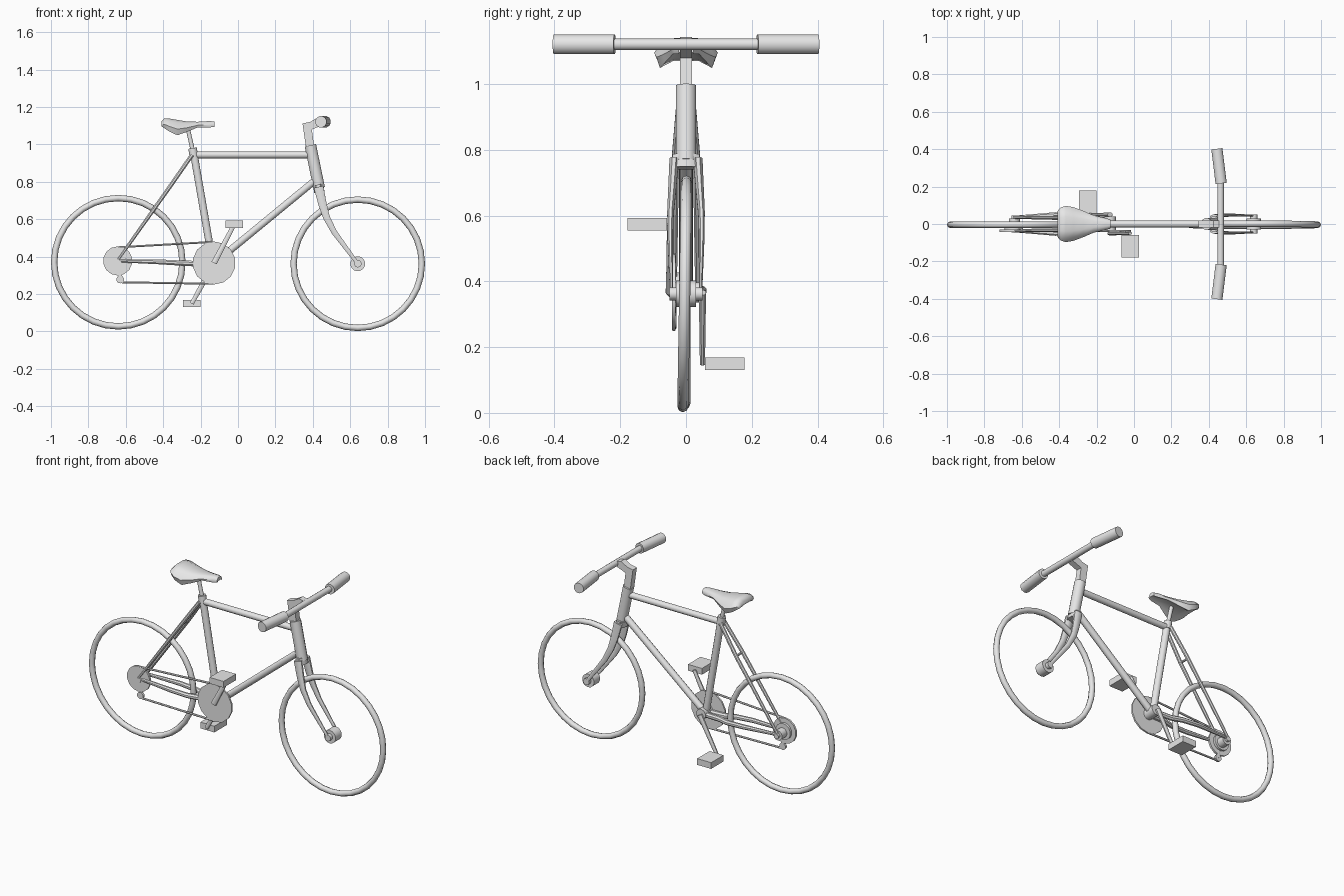
import bpy, bmesh, math
from mathutils import Vector

if "Cube" in bpy.data.objects:
    bpy.data.objects.remove(bpy.data.objects["Cube"], do_unlink=True)

grey = bpy.data.materials.new("light_grey")
grey.use_nodes = True
grey.diffuse_color = (0.8, 0.8, 0.8, 1)
grey.node_tree.nodes["Principled BSDF"].inputs["Base Color"].default_value = (0.8, 0.8, 0.8, 1)


def finish(name, bm, angle=40):
    bmesh.ops.recalc_face_normals(bm, faces=bm.faces)
    mesh = bpy.data.meshes.new(name)
    bm.to_mesh(mesh)
    bm.free()
    mesh.materials.append(grey)
    obj = bpy.data.objects.new(name, mesh)
    bpy.context.collection.objects.link(obj)
    bpy.ops.object.select_all(action='DESELECT')
    obj.select_set(True)
    bpy.context.view_layer.objects.active = obj
    bpy.ops.object.shade_smooth_by_angle(angle=math.radians(angle))
    return obj


def loft(name, rings, angle=40):
    """Skin a row of equal point rings and cap both ends."""
    bm = bmesh.new()
    rows = [[bm.verts.new(p) for p in ring] for ring in rings]
    n = len(rows[0])
    for a, b in zip(rows, rows[1:]):
        for i in range(n):
            j = (i + 1) % n
            bm.faces.new((a[i], a[j], b[j], b[i]))
    bm.faces.new(rows[0])
    bm.faces.new(rows[-1])
    return finish(name, bm, angle)


def tube(name, points, radii, sides=10, flat=1.0):
    """Sweep a round section; flat scales its sideways thickness."""
    pts = [Vector(p) for p in points]
    if not isinstance(radii, (list, tuple)):
        radii = [radii] * len(pts)
    rings = []
    for i, p in enumerate(pts):
        t = (pts[min(i + 1, len(pts) - 1)] - pts[max(i - 1, 0)]).normalized()
        ref = Vector((0, 1, 0)) if abs(t.y) < 0.8 else Vector((0, 0, 1))
        u = t.cross(ref).normalized()
        v = u.cross(t)
        ring = []
        for k in range(sides):
            a = math.tau * (k + 0.5) / sides
            ring.append(p + radii[i] * (u * math.cos(a) + v * flat * math.sin(a)))
        rings.append(ring)
    return loft(name, rings)


def disc(name, x, z, y0, y1, r, sides=14):
    return tube(name, [(x, y0, z), (x, y1, z)], r, sides)


def prism(name, outline, y0, y1):
    """Extrude an x-z outline sideways."""
    return loft(name, [[(x, y, z) for x, z in outline] for y in (y0, y1)])


def wheel(name, x, z, lean):
    bpy.ops.mesh.primitive_torus_add(major_segments=32, minor_segments=8,
                                     major_radius=0.343, minor_radius=0.017,
                                     location=(x, -0.004, z),
                                     rotation=(math.pi / 2 - lean, 0, 0))
    obj = bpy.context.object
    obj.name = name
    obj.data.materials.append(grey)
    bpy.ops.object.shade_smooth_by_angle(angle=math.radians(50))


REAR, FRONT, CRANK = (-0.64, 0.37), (0.64, 0.362), (-0.128, 0.366)
SIDES = (("chain_side", -1), ("far_side", 1))

# Wheels and hubs
wheel("rear_wheel", *REAR, 0)
wheel("front_wheel", *FRONT, 0.016)
disc("front_hub", *FRONT, -0.03, 0.03, 0.04)
disc("front_axle", *FRONT, -0.05, 0.05, 0.02, 10)
disc("rear_hub", *REAR, -0.03, 0.03, 0.03)
disc("rear_axle", *REAR, -0.045, 0.045, 0.015, 10)

# Main frame
tube("seat_tube", [(-0.24, 0, 0.973), (-0.135, 0, 0.366)], 0.021)
tube("seat_collar", [(-0.243, 0, 0.98), (-0.235, 0, 0.93)], 0.024)
tube("seat_post", [(-0.272, 0, 1.1), (-0.24, 0, 0.96)], 0.012)
tube("top_tube", [(-0.23, 0, 0.944), (0.39, 0, 0.944)], 0.019)
tube("down_tube", [(0.415, 0, 0.81), (-0.12, 0, 0.37)], 0.02)
tube("head_tube", [(0.387, 0, 0.995), (0.434, 0, 0.767)], 0.032, 12)
disc("bottom_bracket", *CRANK, -0.04, 0.04, 0.032, 12)

# Paired stays and fork blades
for side, s in SIDES:
    tube("seat_stay_" + side, [(-0.245, s * 0.018, 0.945), (-0.36, s * 0.032, 0.78),
                               (-0.64, s * 0.036, 0.385)], [0.012, 0.012, 0.009], 8)
    tube("chain_stay_" + side, [(-0.13, s * 0.02, 0.362), (-0.24, s * 0.025, 0.363),
                                (-0.31, s * 0.045, 0.366), (-0.42, s * 0.05, 0.372),
                                (-0.64, s * 0.036, 0.378)], [0.016, 0.016, 0.015, 0.014, 0.009], 8)
    tube("fork_blade_" + side, [(0.431, s * 0.036, 0.772), (0.452, s * 0.042, 0.68),
                                (0.473, s * 0.047, 0.61), (0.515, s * 0.048, 0.53),
                                (0.64, s * 0.044, 0.362)],
         [0.028, 0.024, 0.02, 0.016, 0.01], 8, 0.55)
tube("fork_crown", [(0.428, 0, 0.785), (0.435, 0, 0.745)], 0.03, 8, 1.5)
tube("stay_bridge", [(-0.36, -0.032, 0.78), (-0.36, 0.032, 0.78)], 0.007, 8)

# Drivetrain
disc("chainring", *CRANK, -0.042, -0.032, 0.115, 14)
disc("rear_sprocket", -0.643, 0.377, -0.042, -0.03, 0.078, 14)
disc("small_sprocket", -0.643, 0.377, -0.03, -0.016, 0.05, 14)
tube("upper_chain", [(-0.643, -0.037, 0.45), (-0.13, -0.037, 0.479)], 0.006, 6)
tube("lower_chain", [(-0.625, -0.037, 0.263), (-0.13, -0.037, 0.255)], 0.006, 6)
disc("derailleur_wheel", -0.63, 0.278, -0.043, -0.029, 0.021, 10)
tube("derailleur_cage", [(-0.635, -0.033, 0.36), (-0.63, -0.033, 0.278)], 0.012, 6, 0.4)

# Cranks and pedals
for side, s, px, pz in (("chain_side", -1, -0.02, 0.573), ("far_side", 1, -0.247, 0.149)):
    tube("crank_arm_" + side, [(CRANK[0], s * 0.05, CRANK[1]), (px, s * 0.05, pz)],
         [0.017, 0.012], 8, 0.7)
    w, h = 0.047, 0.019
    prism("pedal_" + side, [(px - w, pz - h), (px + w, pz - h), (px + w, pz + h),
                            (px - w, pz + h)], s * 0.058, s * 0.178)

# Stem, handlebar and grips
prism("stem", [(0.364, 0.98), (0.345, 1.112), (0.385, 1.12), (0.425, 1.143),
               (0.46, 1.135), (0.458, 1.105), (0.395, 1.08), (0.408, 0.98)], -0.019, 0.019)
tube("handlebar", [(0.463, -0.23, 1.121), (0.463, 0.23, 1.121)], 0.018, 12)
for side, s in SIDES:
    tube("grip_" + side, [(0.466, s * 0.217, 1.121), (0.443, s * 0.402, 1.121)], 0.031, 12)

# Saddle: cross-sections from tail to nose as x, half width, top, bottom
sections = [(-0.41, 0.068, 1.122, 1.098), (-0.392, 0.088, 1.14, 1.085),
            (-0.365, 0.097, 1.138, 1.068), (-0.324, 0.09, 1.131, 1.049),
            (-0.27, 0.07, 1.122, 1.068), (-0.215, 0.046, 1.121, 1.091),
            (-0.15, 0.032, 1.125, 1.091), (-0.125, 0.024, 1.122, 1.094)]
rings = []
for x, w, top, low in sections:
    d = top - low
    half = [(0.4, top), (0.75, top - 0.18 * d), (1.0, top - 0.6 * d), (0.88, low), (0.45, low + 0.25 * d)]
    rings.append([(x, w * k, z) for k, z in half] + [(x, -w * k, z) for k, z in reversed(half)])
loft("saddle", rings, 50)
